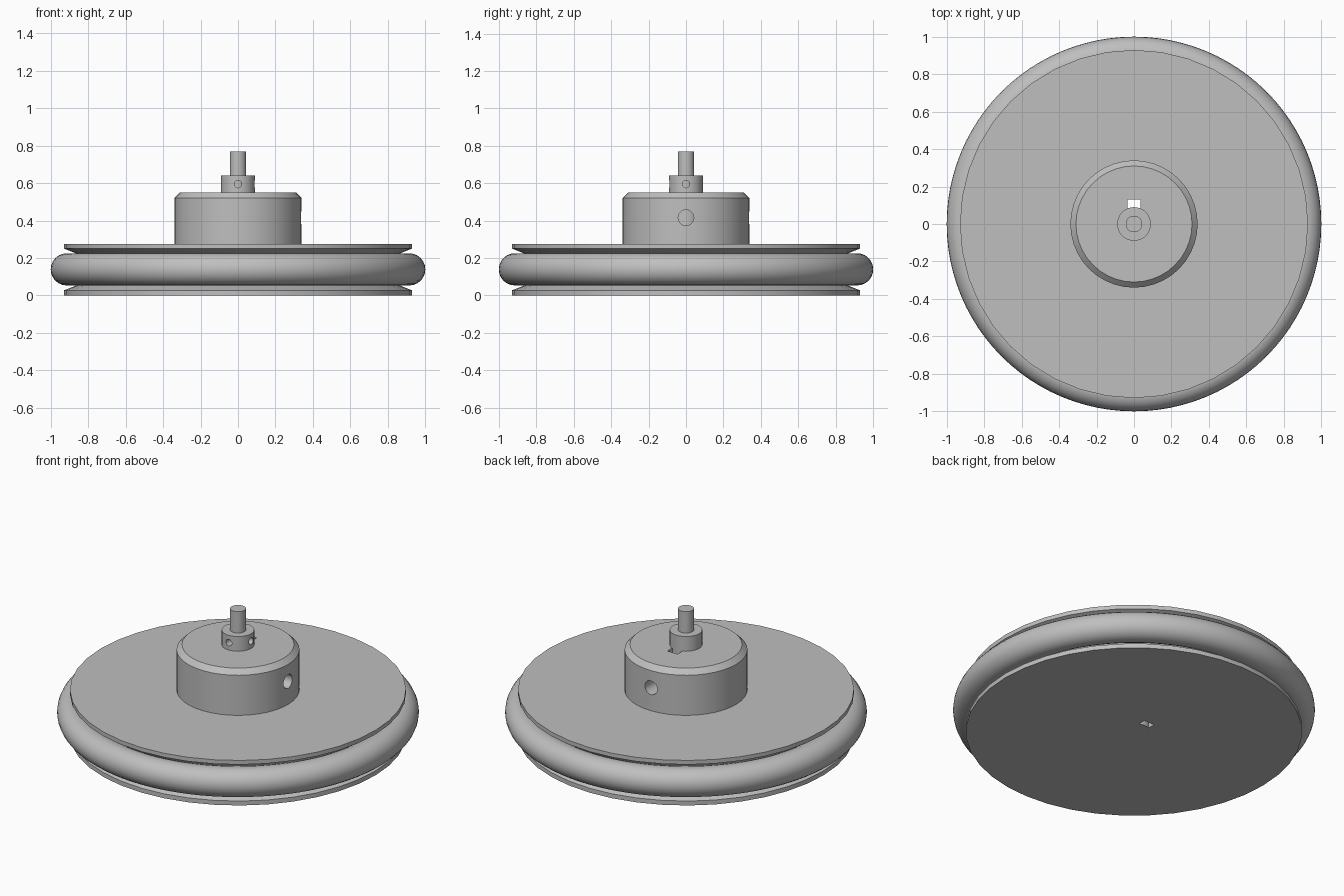
import bpy, bmesh, math
from mathutils import Matrix

if "Cube" in bpy.data.objects:
    bpy.data.objects.remove(bpy.data.objects["Cube"])

grey = bpy.data.materials.new("plain grey")
grey.diffuse_color = (0.52, 0.52, 0.52, 1)
grey.use_nodes = True
grey.node_tree.nodes["Principled BSDF"].inputs["Base Color"].default_value = grey.diffuse_color


def finish(name, bm):
    bmesh.ops.recalc_face_normals(bm, faces=bm.faces)
    me = bpy.data.meshes.new(name)
    bm.to_mesh(me)
    bm.free()
    me.materials.append(grey)
    ob = bpy.data.objects.new(name, me)
    bpy.context.collection.objects.link(ob)
    return ob


def lathe(name, profile, sides):
    """Spin a closed (radius, z) profile around the z axis."""
    bm = bmesh.new()
    rings = []
    for i in range(sides):
        a = 2 * math.pi * i / sides
        rings.append([bm.verts.new((r * math.cos(a), r * math.sin(a), z)) for r, z in profile])
    n = len(profile)
    for i in range(sides):
        p, q = rings[i], rings[(i + 1) % sides]
        for j in range(n):
            k = (j + 1) % n
            bm.faces.new((p[j], q[j], q[k], p[k]))
    return finish(name, bm)


def rod(name, radius, length, sides, matrix):
    bm = bmesh.new()
    bmesh.ops.create_cone(bm, cap_ends=True, segments=sides, radius1=radius,
                          radius2=radius, depth=length, matrix=matrix)
    return finish(name, bm)


def radial_rod(radius, r0, r1, z, angle):
    """Cutter lying along a radius, from r0 to r1."""
    m = (Matrix.Rotation(angle, 4, 'Z') @ Matrix.Translation(((r0 + r1) / 2, 0, z))
         @ Matrix.Rotation(math.pi / 2, 4, 'Y'))
    return rod("hole_cutter", radius, r1 - r0, 24, m)


def cut(ob, cutter):
    mod = ob.modifiers.new("cut", 'BOOLEAN')
    mod.operation = 'DIFFERENCE'
    mod.solver = 'EXACT'
    mod.object = cutter
    bpy.context.view_layer.objects.active = ob
    bpy.ops.object.modifier_apply(modifier=mod.name)
    bpy.data.objects.remove(cutter)


# Wheel disc with grooved rim, raised boss and centre bore
hub = lathe("wheel_hub", [
    (0.09, 0), (0.93, 0), (0.93, 0.027), (0.86, 0.055), (0.825, 0.1),
    (0.825, 0.178), (0.86, 0.222), (0.93, 0.25), (0.93, 0.275), (0.34, 0.275),
    (0.34, 0.52), (0.31, 0.55), (0.09, 0.55)], 40)

# Keyway through the hub
bm = bmesh.new()
bmesh.ops.create_cube(bm, size=1, matrix=Matrix.Translation((0, 0.09, 0.3))
                      @ Matrix.Diagonal((0.07, 0.08, 1, 1)))
cut(hub, finish("keyway_cutter", bm))

# Set screw holes in the boss, right and back
for angle in (0, math.pi / 2):
    cut(hub, radial_rod(0.042, 0.06, 0.5, 0.415, angle))

# Rubber tyre ring
tyre = lathe("tyre", [(0.915 + 0.086 * math.cos(t * math.pi / 12),
                       0.139 + 0.086 * math.sin(t * math.pi / 12)) for t in range(24)], 96)

# Bush in the bore, with small holes at the front and right
bush = lathe("bush", [(0.044, 0), (0.09, 0), (0.09, 0.64), (0.044, 0.64)], 40)
for angle in (0, -math.pi / 2):
    cut(bush, radial_rod(0.02, 0.03, 0.15, 0.595, angle))

# Centre shaft
shaft = rod("shaft", 0.044, 0.77, 40, Matrix.Translation((0, 0, 0.385)))

# Smooth round sides, keep the corners sharp
for ob in (hub, tyre, bush, shaft):
    bpy.ops.object.select_all(action='DESELECT')
    ob.select_set(True)
    bpy.context.view_layer.objects.active = ob
    bpy.ops.object.shade_smooth_by_angle(angle=math.radians(20))
